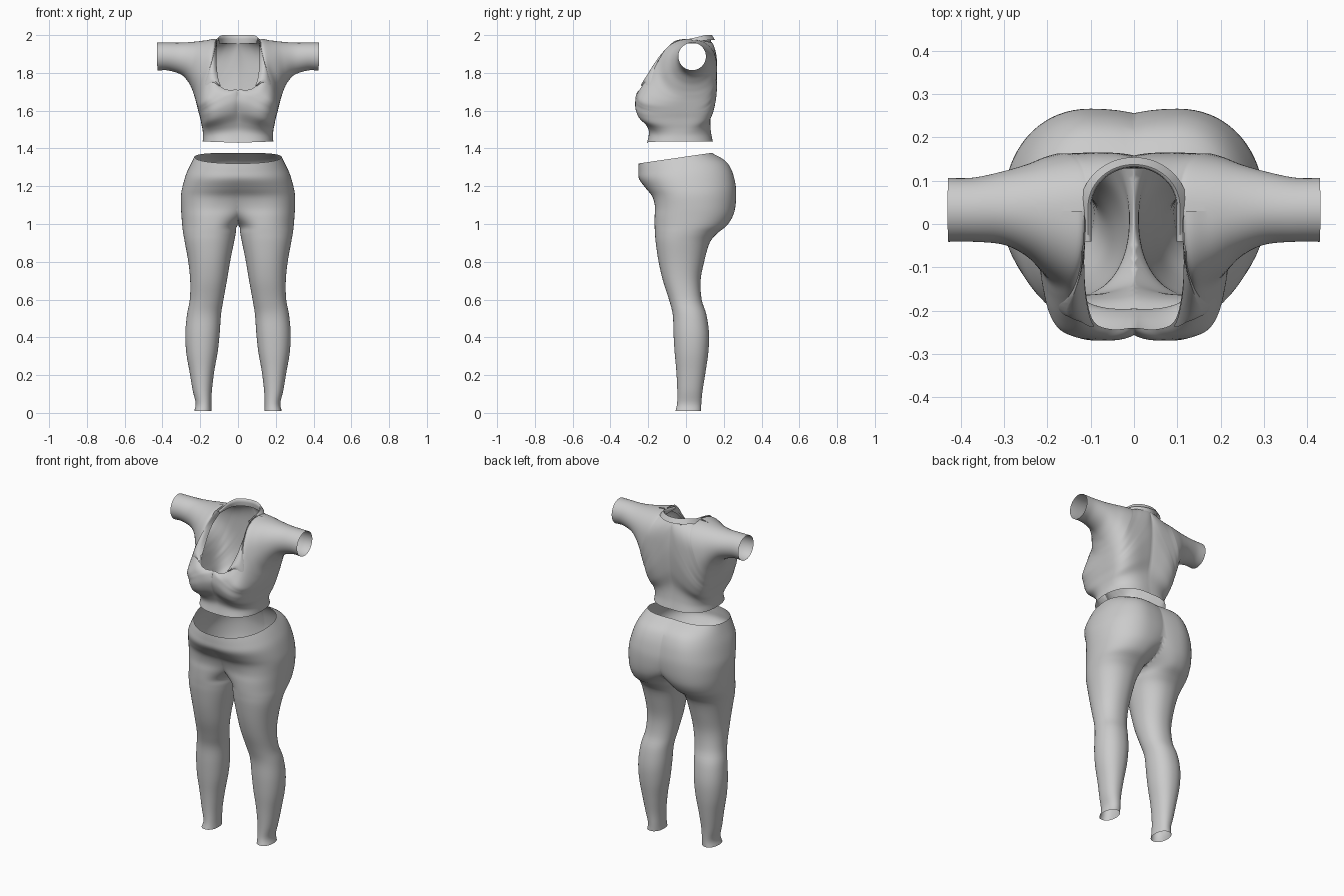
import bpy, bmesh, math

if "Cube" in bpy.data.objects:
    bpy.data.objects.remove(bpy.data.objects["Cube"])

fabric = bpy.data.materials.new("grey_fabric")
fabric.diffuse_color = (0.6, 0.6, 0.6, 1)
fabric.use_nodes = True
fabric.node_tree.nodes["Principled BSDF"].inputs["Base Color"].default_value = fabric.diffuse_color


def spline(rows, steps):
    """Smoothly interpolate rows of numbers, returning a denser list of rows."""
    out = []
    for i in range(len(rows) - 1):
        p0, p1 = rows[max(i - 1, 0)], rows[i]
        p2, p3 = rows[i + 1], rows[min(i + 2, len(rows) - 1)]
        for k in range(steps):
            t = k / steps
            out.append([0.5 * (2*b + (c - a)*t + (2*a - 5*b + 4*c - d)*t*t + (3*b - a - 3*c + d)*t**3)
                        for a, b, c, d in zip(p0, p1, p2, p3)])
    out.append(list(rows[-1]))
    return out


def add_grid(bm, grid, closed=False, flip=False):
    vs = [[bm.verts.new(p) for p in row] for row in grid]
    n = len(grid[0])
    for a, b in zip(vs, vs[1:]):
        for j in range(n if closed else n - 1):
            k = (j + 1) % n
            q = [a[j], a[k], b[k], b[j]]
            bm.faces.new(q[::-1] if flip else q)


def finish(name, bm):
    """Weld, open the centre plane, mirror and shade smooth."""
    wall = [f for f in bm.faces if all(v.co.x < 1e-5 for v in f.verts)]
    bmesh.ops.delete(bm, geom=wall, context='FACES')
    bmesh.ops.remove_doubles(bm, verts=bm.verts, dist=0.0008)
    me = bpy.data.meshes.new(name)
    bm.to_mesh(me)
    bm.free()
    me.materials.append(fabric)
    ob = bpy.data.objects.new(name, me)
    bpy.context.collection.objects.link(ob)
    m = ob.modifiers.new("mirror", 'MIRROR')
    m.merge_threshold = 0.001
    bpy.context.view_layer.objects.active = ob
    ob.select_set(True)
    bpy.ops.object.shade_smooth_by_angle(angle=math.radians(60))
    ob.select_set(False)
    return ob


# Leggings: z, outer x, inner x, front lobe x, back lobe x, front y, back y
LEG = [
    (0.01, .232, .140, .186, .186, -.056, .080),
    (0.05, .224, .141, .182, .182, -.047, .081),
    (0.12, .240, .138, .188, .188, -.046, .088),
    (0.22, .257, .126, .190, .190, -.051, .104),
    (0.32, .274, .108, .190, .190, -.060, .118),
    (0.42, .279, .097, .187, .187, -.066, .122),
    (0.52, .270, .090, .180, .180, -.070, .108),
    (0.60, .255, .077, .167, .167, -.090, .083),
    (0.70, .253, .059, .156, .156, -.122, .077),
    (0.80, .263, .042, .150, .150, -.145, .096),
    (0.90, .281, .022, .145, .145, -.160, .125),
    (0.95, .290, .012, .140, .135, -.164, .165),
    (0.99, .295, .004, .135, .125, -.166, .215),
    (1.04, .299, -.06, .130, .115, -.166, .247),
    (1.09, .302, -.14, .120, .105, -.164, .261),
    (1.15, .302, -.20, .090, .100, -.178, .266),
    (1.20, .293, -.22, .050, .100, -.212, .261),
    (1.26, .276, -.22, .020, .095, -.248, .243),
    (1.31, .254, -.22, .010, .085, -.252, .208),
    (1.357, .230, -.22, .005, .070, -.251, .135),
]
N = 72
rings = []
for z, xo, xi, xf, xb, yf, yb in spline(LEG, 4):
    ring = []
    yc = (yf + yb) / 2 if z < 0.9 else (yf + yb) / 2 * max(0, 1 - (z - .9) * 2)
    for j in range(N):
        t = 2 * math.pi * j / N
        c, s = math.cos(t), math.sin(t)
        e = 0.92
        xm, ye = (xb, yb) if s >= 0 else (xf, yf)
        cc = math.copysign(abs(c) ** e, c)
        ss = abs(s) ** e
        x = xm + cc * ((xo - xm) if c > 0 else (xm - xi))
        if x < 0:       # stop at the body's centre plane
            c0 = (max(xm, 0) / (xm - xi)) ** (1 / e)
            ss = max(0, 1 - c0 * c0) ** (e / 2)
            x = 0
        y = yc + (ye - yc) * ss
        w = min(1, max(0, (z - 1.1) / .257))
        ring.append((x, y, z + .145 * y * w))    # waistband slopes to the front
    rings.append(ring)
bm = bmesh.new()
add_grid(bm, rings, closed=True)
finish("leggings", bm)

# Top: lower/side edge x, z, seam y, roundness (sleeve end to hem)
SIDE = [
    (.427, 1.812, .033, 1.0), (.37, 1.813, .033, 1.0), (.30, 1.79, .033, 1.0),
    (.262, 1.75, .033, .95), (.242, 1.71, .03, .9), (.232, 1.68, .03, .85),
    (.226, 1.66, .025, .8), (.221, 1.64, .02, .75), (.216, 1.62, .015, .7),
    (.211, 1.60, .01, .68), (.207, 1.585, .005, .66), (.200, 1.56, 0, .66),
    (.194, 1.53, -.01, .7), (.188, 1.50, -.02, .78), (.185, 1.47, -.03, .85),
    (.187, 1.437, -.032, .85),
]
# Inner edge x, z, deepest y, edge y
SHOULDER = [(.43, 1.96), (.37, 1.96), (.30, 1.96), (.23, 1.965), (.17, 1.972), (.115, 1.975)]
FRONT = [p + d for p, d in zip(SHOULDER, [
    (-.041, .033), (-.041, .033), (-.048, .033), (-.075, .033), (-.11, .03), (-.14, .03)])] + [
    (.115, 1.90, -.17, -.085), (.110, 1.80, -.215, -.165), (.092, 1.73, -.25, -.226),
    (.05, 1.71, -.262, -.243), (0, 1.708, -.267, -.240), (0, 1.655, -.268, -.256),
    (0, 1.60, -.252, -.242), (0, 1.54, -.214, -.212), (0, 1.49, -.196, -.195),
    (0, 1.43, -.206, -.205)]
BACK = [p + d for p, d in zip(SHOULDER, [
    (.106, .033), (.107, .033), (.122, .033), (.138, .033), (.153, .03), (.162, .03)])] + [
    (.10, 1.97, .163, .08), (.075, 1.966, .163, .11), (.045, 1.962, .164, .13),
    (0, 1.96, .165, .138), (0, 1.90, .165, .153), (0, 1.80, .162, .158),
    (0, 1.68, .150, .148), (0, 1.58, .130, .129), (0, 1.50, .131, .130),
    (0, 1.437, .142, .141)]
STEPS, V = 6, 30


def panel_point(side, inner, v):
    """Point on a bulging strip from the side edge (v=0) to the inner edge (v=1)."""
    ax, az, ys, e = side
    bx, bz, yp, ye = inner
    ratio = min(1, max(0, (ye - ys) / (yp - ys)))
    top = math.pi - math.asin(ratio ** (1 / e))
    f = v * top
    cs = lambda a: math.copysign(abs(math.cos(a)) ** e, math.cos(a))
    s = (1 - cs(f)) / (1 - cs(top))
    y = ys + (yp - ys) * max(0, math.sin(f)) ** e
    return (max(0, ax + (bx - ax) * s), y, az + (bz - az) * s)


sides = spline(SIDE, STEPS)
fronts, backs = spline(FRONT, STEPS), spline(BACK, STEPS)
bm = bmesh.new()
for inner, flip in ((fronts, False), (backs, True)):
    add_grid(bm, [[panel_point(a, b, v / V) for v in range(V + 1)]
                  for a, b in zip(sides, inner)], flip=flip)
finish("crop_top", bm)

# Lapel folded out along the neckline
bm = bmesh.new()
lapel = []
first, last = 5 * STEPS, 8 * STEPS
for i in range(first, last + 1):
    k = (i - first) / (last - first)
    w = 0.02 + 0.32 * math.sin(math.pi * min(1, .15 + .85 * k)) * (1 - .25 * math.sin(9 * k))
    row = []
    for j in range(7):
        x, y, z = panel_point(sides[i], fronts[i], 1 - w * j / 6)
        lift = .009 if j < 6 else .001
        row.append((x, y - lift, z + lift * .6))
    lapel.append(row)
add_grid(bm, lapel)
finish("lapel", bm)

# Collar: folded band around the back of the neck
bm = bmesh.new()
band = []
for i in range(29):
    t = i / 28
    if t < .3:              # straight run beside the neck
        y0, a = -.04 + .08 * t / .3, 0
    else:                   # round the nape
        y0, a = .04, (t - .3) / .7 * math.pi / 2
    rise = .03 * min(1, t / .6)
    band.append([(r * math.cos(a), y0 + r * .92 * math.sin(a), z) for r, z in (
        (.102, 1.955), (.098, 1.962 + rise * .6), (.100, 1.967 + rise), (.106, 1.970 + rise),
        (.116, 1.964 + rise * .7), (.124, 1.955 + rise * .6))])
add_grid(bm, band)
finish("collar", bm)
